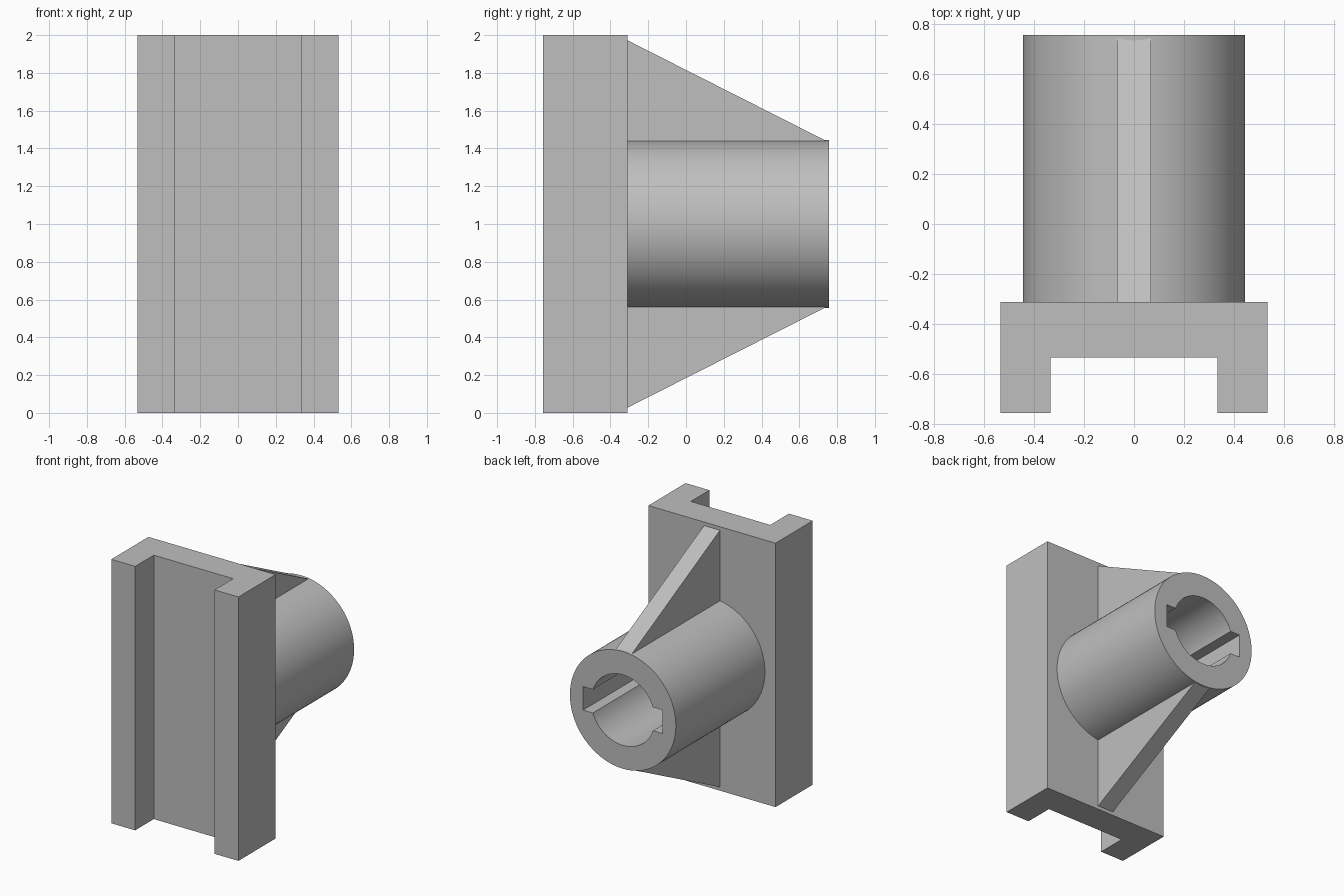
import bpy
import bmesh
from math import asin, cos, pi, sin
from mathutils import Vector

if "Cube" in bpy.data.objects:
    bpy.data.objects.remove(bpy.data.objects["Cube"], do_unlink=True)

grey = bpy.data.materials.new("plain grey")
grey.use_nodes = True
colour = (0.52, 0.52, 0.52, 1)
grey.diffuse_color = colour
grey.node_tree.nodes["Principled BSDF"].inputs["Base Color"].default_value = colour

FRONT, BACK, SEAT = -0.756, 0.756, -0.311   # SEAT is the rear face of the plate
AXIS_Z = 1.0
COLLAR_R, BORE_R = 0.444, 0.267
KEY_X, KEY_HALF = 0.333, 0.089


def prism(name, outline, sweep):
    """Extrude a closed outline along the sweep vector."""
    bm = bmesh.new()
    face = bm.faces.new([bm.verts.new(p) for p in outline])
    moved = bmesh.ops.extrude_face_region(bm, geom=[face])["geom"]
    bmesh.ops.translate(bm, vec=Vector(sweep),
                        verts=[v for v in moved if isinstance(v, bmesh.types.BMVert)])
    bmesh.ops.recalc_face_normals(bm, faces=bm.faces)
    mesh = bpy.data.meshes.new(name)
    bm.to_mesh(mesh)
    bm.free()
    mesh.materials.append(grey)
    obj = bpy.data.objects.new(name, mesh)
    bpy.context.collection.objects.link(obj)
    return obj


def arc(radius, start, end, steps, y):
    angles = [start + (end - start) * i / steps for i in range(steps + 1)]
    return [(radius * cos(a), y, AXIS_Z + radius * sin(a)) for a in angles]


# Channel-shaped mounting plate
half, inner, web = 0.533, 0.333, -0.533
channel = [(-half, FRONT), (-inner, FRONT), (-inner, web), (inner, web),
           (inner, FRONT), (half, FRONT), (half, SEAT), (-half, SEAT)]
prism("channel_plate", [(x, y, 0) for x, y in channel], (0, 0, 2))

# Round collar
collar = prism("collar", arc(COLLAR_R, 0, 2 * pi, 96, SEAT)[:-1], (0, BACK - SEAT, 0))

# Bore with a keyway on each side
y0 = SEAT - 0.1
key = asin(KEY_HALF / BORE_R)
bore = []
for side in (1, -1):
    turn = 0 if side == 1 else pi
    bore += [(side * KEY_X, y0, AXIS_Z - side * KEY_HALF),
             (side * KEY_X, y0, AXIS_Z + side * KEY_HALF)]
    bore += arc(BORE_R, turn + key, turn + pi - key, 40, y0)
cutter = prism("bore_cutter", bore, (0, BACK - y0 + 0.1, 0))
cutter.hide_render = True
cut = collar.modifiers.new("bore", "BOOLEAN")
cut.operation = "DIFFERENCE"
cut.solver = "EXACT"
cut.object = cutter
bpy.context.view_layer.objects.active = collar
bpy.ops.object.modifier_apply(modifier=cut.name)
bpy.data.objects.remove(cutter, do_unlink=True)

bpy.ops.object.select_all(action="DESELECT")
collar.select_set(True)
bpy.ops.object.shade_smooth_by_angle()

# Gusset ribs above and below the collar
rib_half = 0.067
rib = [(SEAT, 0.4), (SEAT, 0.973), (BACK, 0.433), (BACK, 0.4)]
for name, side in (("upper_rib", 1), ("lower_rib", -1)):
    prism(name, [(-rib_half, y, AXIS_Z + side * h) for y, h in rib], (2 * rib_half, 0, 0))
